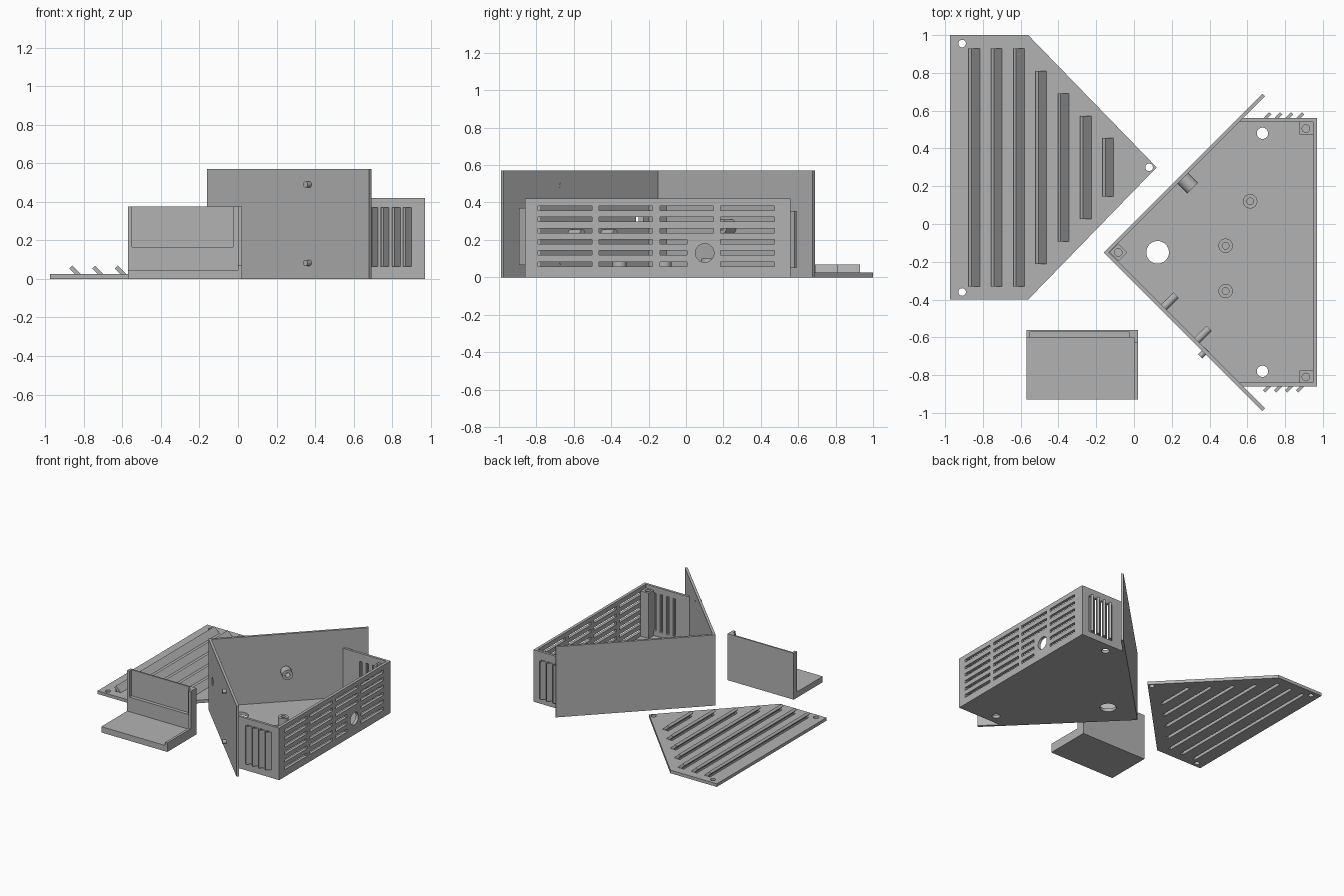
import bpy, bmesh, math
from mathutils import Vector, Matrix

if "Cube" in bpy.data.objects:
    bpy.data.objects.remove(bpy.data.objects["Cube"])

grey = bpy.data.materials.new("plain grey")
grey.use_nodes = True
COLOUR = (0.45, 0.45, 0.45, 1)
grey.diffuse_color = COLOUR
grey.node_tree.nodes["Principled BSDF"].inputs["Base Color"].default_value = COLOUR


def prism(bm, pts, lo, hi, axis="z"):
    """Extrude a 2D outline along z (points are x, y) or along y (points are x, z)."""
    def place(p, h):
        return (p[0], p[1], h) if axis == "z" else (p[0], h, p[1])
    low = [bm.verts.new(place(p, lo)) for p in pts]
    high = [bm.verts.new(place(p, hi)) for p in pts]
    n = len(pts)
    faces = [bm.faces.new(low), bm.faces.new(high)]
    faces += [bm.faces.new((low[i], low[(i + 1) % n], high[(i + 1) % n], high[i])) for i in range(n)]
    bmesh.ops.recalc_face_normals(bm, faces=faces)


def box(bm, x0, x1, y0, y1, z0, z1):
    prism(bm, [(x0, y0), (x1, y0), (x1, y1), (x0, y1)], z0, z1)


def rod(bm, start, direction, length, r):
    d = Vector(direction).normalized()
    mat = Matrix.Translation(Vector(start) + d * length / 2) @ d.to_track_quat("Z", "Y").to_matrix().to_4x4()
    bmesh.ops.create_cone(bm, cap_ends=True, segments=32, radius1=r, radius2=r, depth=length, matrix=mat)


def mesh_object(name, bm):
    me = bpy.data.meshes.new(name)
    bm.to_mesh(me)
    bm.free()
    ob = bpy.data.objects.new(name, me)
    bpy.context.collection.objects.link(ob)
    return ob


def part(name, bm, cuts=None):
    """Make a named part and carve the cutter solids out of it."""
    ob = mesh_object(name, bm)
    if cuts:
        cutter = mesh_object("cutter", cuts)
        cutter.hide_render = True
        mod = ob.modifiers.new("cut", "BOOLEAN")
        mod.operation, mod.solver, mod.object = "DIFFERENCE", "EXACT", cutter
        bpy.context.view_layer.update()
        result = bpy.data.meshes.new_from_object(ob.evaluated_get(bpy.context.evaluated_depsgraph_get()))
        ob.modifiers.clear()
        ob.data = result
        bpy.data.objects.remove(cutter)
    ob.data.materials.clear()
    ob.data.materials.append(grey)
    bpy.ops.object.select_all(action="DESELECT")
    ob.select_set(True)
    bpy.context.view_layer.objects.active = ob
    bpy.ops.object.shade_smooth_by_angle(angle=math.radians(30))
    return ob


UP = (0, 0, 1)
MID = -0.15              # symmetry line of the case
HALF = 0.71              # half width of the case
APEX, BACK = -0.16, 0.97
FLOOR, WALL = 0.025, 0.42

# Ventilated lid lying flat
plate, slots, slats = bmesh.new(), bmesh.new(), bmesh.new()
prism(plate, [(-0.975, -0.4), (-0.56, -0.4), (0.12, 0.3), (-0.56, 1), (-0.975, 1)], 0, FLOOR)
for i in range(7):
    x = -0.875 + i * 0.118
    half = 0.63 - max(0, i - 2) * 0.119
    box(slots, x + 0.008, x + 0.034, 0.3 - half, 0.3 + half, -0.1, 0.1)
    prism(slats, [(x, 0.054), (x + 0.015, 0.069), (x + 0.064, 0.02), (x + 0.034, 0.02)],
          0.3 - half, 0.3 + half, "y")
for x, y in [(-0.91, 0.955), (-0.91, -0.36), (0.08, 0.3)]:
    rod(slots, (x, y, -0.1), UP, 0.2, 0.02)
part("lid_plate", plate, slots)
part("lid_louvres", slats)

# Case floor with cable and screw holes
floor, holes = bmesh.new(), bmesh.new()
prism(floor, [(APEX + 0.004, MID), (0.55, MID - HALF), (BACK, MID - HALF),
              (BACK, MID + HALF), (0.55, MID + HALF)], 0, FLOOR)
for x, y, r in [(0.125, MID, 0.06), (0.68, 0.48, 0.03), (0.68, -0.78, 0.03)]:
    rod(holes, (x, y, -0.1), UP, 0.2, r)
part("case_floor", floor, holes)

# Rear wall with four columns of vents and a round port
wall, vents = bmesh.new(), bmesh.new()
box(wall, 0.947, BACK, MID - HALF, MID + HALF, 0, WALL)
for row in range(6):
    z = 0.07 + row * 0.06
    for col, y in enumerate((-0.79, -0.465, -0.14, 0.185)):
        width = 0.145 if col == 2 and row < 3 else 0.287
        box(vents, 0.9, 1.02, y, y + width, z - 0.012, z + 0.012)
rod(vents, (0.9, 0.1, 0.13), (1, 0, 0), 0.12, 0.05)
part("rear_wall", wall, vents)

# Side walls with upright louvres, the second turned half round from the first
for name, s, z0, z1 in [("left", 1, 0.05, 0.355), ("right", -1, 0.065, 0.37)]:
    wall, vents, fins = bmesh.new(), bmesh.new(), bmesh.new()
    outer, inner = MID + s * HALF, MID + s * (HALF - 0.02)
    box(wall, 0.55, 0.95, min(outer, inner), max(outer, inner), 0, WALL)
    for i in range(4):
        x = 0.683 + i * 0.058 + (0 if s > 0 else 0.045)
        a, b = sorted((x + s * 0.024, x + s * 0.046))
        box(vents, a, b, min(outer, inner) - 0.05, max(outer, inner) + 0.05, z0, z1)
        shape = [(0, -0.002), (0.032, 0.032), (0.045, 0.02), (0.023, -0.002)]
        prism(fins, [(x + s * u, outer + s * v) for u, v in shape], z0, z1)
    part(name + "_side_wall", wall, vents)
    part(name + "_side_louvres", fins)

# Tall angled face panels meeting at the apex
for name, s in [("left", 1), ("right", -1)]:
    panel, cuts = bmesh.new(), bmesh.new()
    prism(panel, [(APEX, MID), (0.68, MID + s * 0.84), (0.694, MID + s * 0.826),
                  (APEX + 0.028, MID)], 0, 0.57)
    if s < 0:
        box(cuts, -0.055, -0.015, -0.33, -0.2, 0.27, 0.33)
        part("right_face_panel", panel, cuts)
    else:
        part("left_face_panel", panel)

# Pegs on the face panels
pegs = bmesh.new()
for x in (0.155, 0.33):
    rod(pegs, (x, MID - (x - APEX) + 0.02, 0.235), (1, 1, 0), 0.095, 0.02)
for z in (0.083, 0.49):
    rod(pegs, (0.385, -0.665, z), (-1, -1, 0), 0.05, 0.016)
part("panel_pegs", pegs)
boss, bore = bmesh.new(), bmesh.new()
rod(boss, (0.25, 0.25, 0.27), (1, -1, 0), 0.085, 0.04)
rod(bore, (0.265, 0.235, 0.27), (1, -1, 0), 0.12, 0.018)
part("panel_boss", boss, bore)

# Lid screw posts in the corners and at the apex
posts, bores = bmesh.new(), bmesh.new()
for y0, y1 in [(0.475, 0.545), (-0.845, -0.775)]:
    box(posts, 0.877, 0.95, y0, y1, 0.01, 0.39)
prism(posts, [(-0.13, MID), (-0.083, MID - 0.047), (-0.036, MID), (-0.083, MID + 0.047)], 0.01, 0.39)
for x, y in [(0.91, 0.505), (0.91, -0.81), (-0.083, MID)]:
    rod(bores, (x, y, 0.2), UP, 0.3, 0.02)
part("screw_posts", posts, bores)

# Board standoffs
stand, bores = bmesh.new(), bmesh.new()
for x, y in [(0.615, 0.12), (0.485, -0.115), (0.485, -0.355)]:
    rod(stand, (x, y, 0.015), UP, 0.085, 0.038)
    rod(bores, (x, y, 0.04), UP, 0.2, 0.018)
part("board_standoffs", stand, bores)

# Separate L-shaped bracket: base and back, raised rim on one end, recess open at the top
bracket, recess = bmesh.new(), bmesh.new()
box(recess, -0.55, -0.025, -0.7, -0.572, 0.165, 0.5)
box(bracket, -0.57, 0, -0.6, -0.56, 0, 0.375)
part("bracket_back", bracket, recess)
base, rim = bmesh.new(), bmesh.new()
box(base, -0.57, 0, -0.93, -0.6, 0, 0.047)
part("bracket_base", base)
box(rim, 0, 0.02, -0.93, -0.63, 0, 0.073)
box(rim, 0, 0.02, -0.63, -0.56, 0, 0.375)
part("bracket_end_rim", rim)
